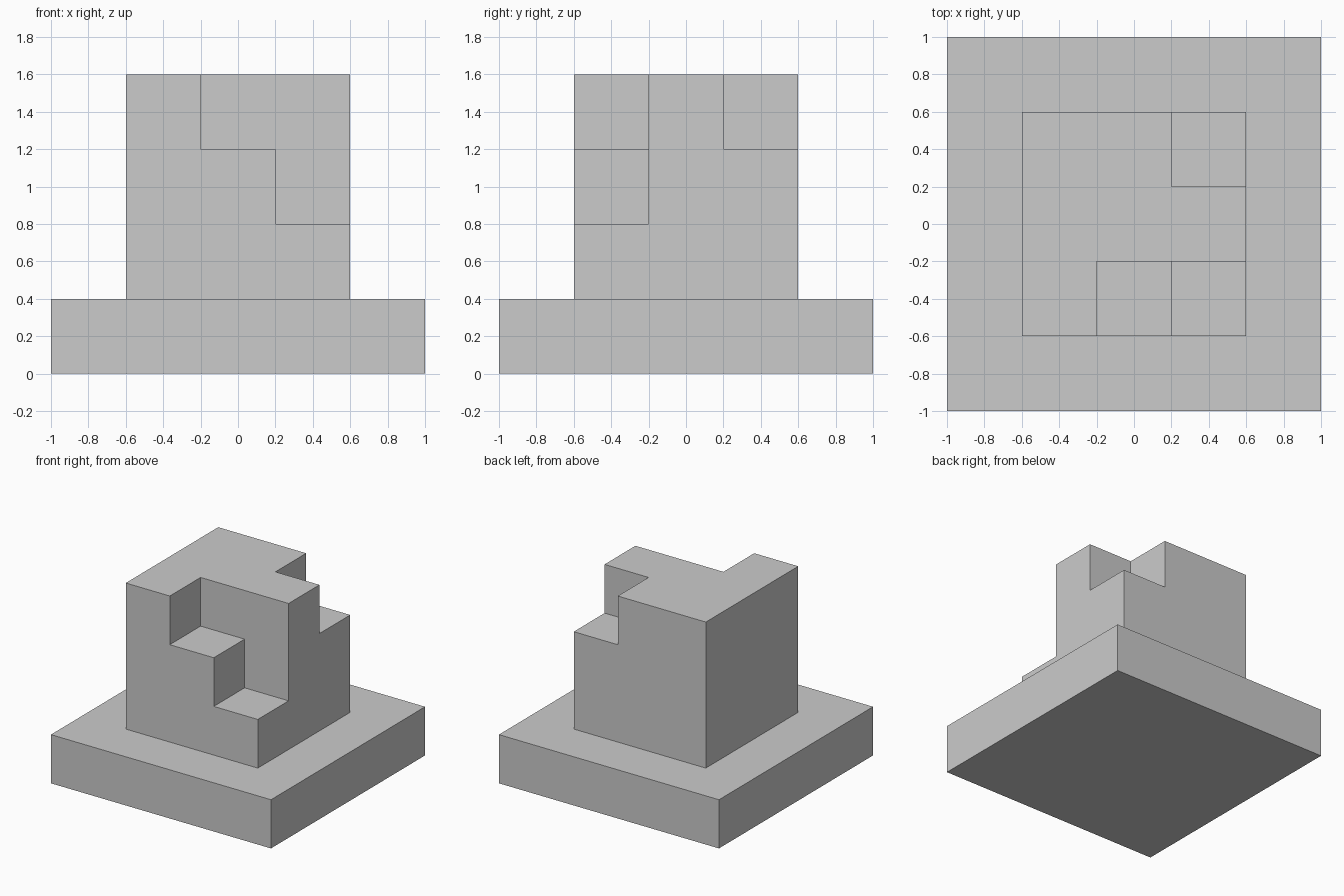
import bpy

if "Cube" in bpy.data.objects:
    bpy.data.objects.remove(bpy.data.objects["Cube"])

CELL = 0.4   # the tower is a 3 x 3 x 3 grid of these
OVER = 0.1   # cutters run past the outer faces by this much


def box(name, lo, hi):
    """Axis-aligned box between two corners."""
    centre = [(a + b) / 2 for a, b in zip(lo, hi)]
    bpy.ops.mesh.primitive_cube_add(size=1, location=centre)
    obj = bpy.context.object
    obj.name = obj.data.name = name
    obj.scale = [b - a for a, b in zip(lo, hi)]
    bpy.ops.object.transform_apply(location=False, rotation=False, scale=True)
    return obj


def cut(target, name, lo, hi):
    """Subtract a box from the target, then discard the cutter."""
    cutter = box(name, lo, hi)
    cutter.hide_render = True
    mod = target.modifiers.new(name, 'BOOLEAN')
    mod.operation = 'DIFFERENCE'
    mod.solver = 'EXACT'
    mod.object = cutter
    bpy.context.view_layer.objects.active = target
    bpy.ops.object.modifier_apply(modifier=mod.name)
    bpy.data.objects.remove(cutter)


# Square plinth
box("base", (-1, -1, 0), (1, 1, CELL))

# Cube tower standing on the plinth
half, top = 1.5 * CELL, 4 * CELL
tower = box("tower", (-half, -half, CELL), (half, half, top))
out, inner = half + OVER, CELL / 2

# Two steps descending to the right along the front
cut(tower, "upper_step", (-inner, -out, 3 * CELL), (out, -inner, top + OVER))
cut(tower, "lower_step", (inner, -out, 2 * CELL), (out, -inner, top + OVER))

# Notch in the back right top corner
cut(tower, "back_notch", (inner, inner, 3 * CELL), (out, out, top + OVER))
